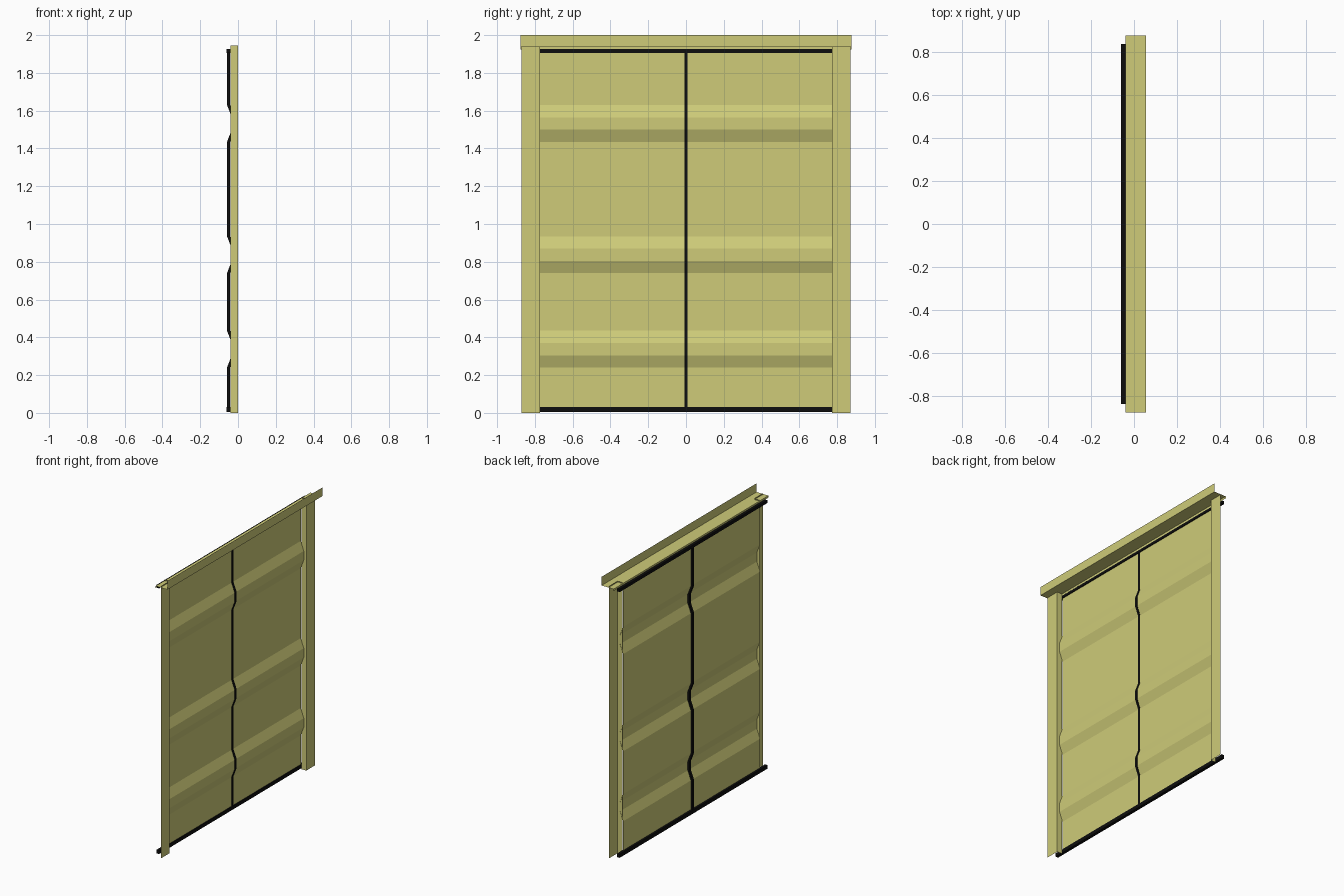
import bpy

if "Cube" in bpy.data.objects:
    bpy.data.objects.remove(bpy.data.objects["Cube"])


def material(name, rgb):
    m = bpy.data.materials.new(name)
    m.diffuse_color = (*rgb, 1)
    m.use_nodes = True
    m.node_tree.nodes["Principled BSDF"].inputs["Base Color"].default_value = m.diffuse_color
    return m


PAINT = material("olive_paint", (0.62, 0.60, 0.19))
RUBBER = material("black_rubber", (0.004, 0.004, 0.004))


def make(name, verts, faces, mat):
    me = bpy.data.meshes.new(name)
    me.from_pydata(verts, [], faces)
    me.materials.append(mat)
    ob = bpy.data.objects.new(name, me)
    bpy.context.collection.objects.link(ob)
    return ob


def sheet_y(name, profile, y0, y1):
    """Thin sheet: an (x, z) profile listed bottom to top, swept along y."""
    verts = [(x, y, z) for x, z in profile for y in (y0, y1)]
    faces = [(2*i, 2*i + 1, 2*i + 3, 2*i + 2) for i in range(len(profile) - 1)]
    return make(name, verts, faces, PAINT)


def bar_y(name, profile, depth, y0, y1):
    """Solid strip following an (x, z) profile, thick in x."""
    verts = [(x + dx, y, z) for x, z in profile
             for dx, y in ((0, y0), (depth, y0), (depth, y1), (0, y1))]
    n = len(profile)
    faces = [(0, 3, 2, 1), tuple(range(4*n - 4, 4*n))]
    for i in range(n - 1):
        for k in range(4):
            a, b = 4*i + k, 4*i + (k + 1) % 4
            faces.append((a, b, b + 4, a + 4))
    return make(name, verts, faces, RUBBER)


def door_profile(x, z0, z1):
    """Vertical door section with three ridges pushed toward +x."""
    pts = [(x, z0)]
    for base in (0.24, 0.74, 1.435):
        pts += [(x, base), (x + 0.025, base + 0.065),
                (x + 0.025, base + 0.13), (x, base + 0.195)]
    return pts + [(x, z1)]


# Door leaves
for side, y0, y1 in (("left", -0.774, -0.004), ("right", 0.004, 0.774)):
    sheet_y(side + "_door", door_profile(-0.045, 0.012, 1.922), y0, y1)

# Rubber seals: centre, bottom and top
bar_y("centre_seal", door_profile(-0.058, 0.01, 1.922), 0.016, -0.009, 0.009)
bar_y("bottom_seal", [(-0.06, 0.006), (-0.06, 0.032)], 0.02, -0.835, 0.835)
bar_y("top_seal", [(-0.06, 1.906), (-0.06, 1.926)], 0.02, -0.835, 0.835)

# L-shaped corner posts: face plate and jamb
for side, s in (("left", -1), ("right", 1)):
    section = [(-0.04, 0.772 * s), (0, 0.772 * s), (0, 0.87 * s)]
    verts = [(x, y, z) for x, y in section for z in (0, 1.945)]
    faces = [(0, 2, 3, 1), (2, 4, 5, 3)]
    if s < 0:
        faces = [f[::-1] for f in faces]
    make(side + "_post", verts, faces, PAINT)

# Header: rear lip, shelf and upright flange
sheet_y("header", [(-0.04, 1.924), (-0.04, 1.938), (0.055, 1.938), (0.055, 2.0)],
        -0.875, 0.875)
